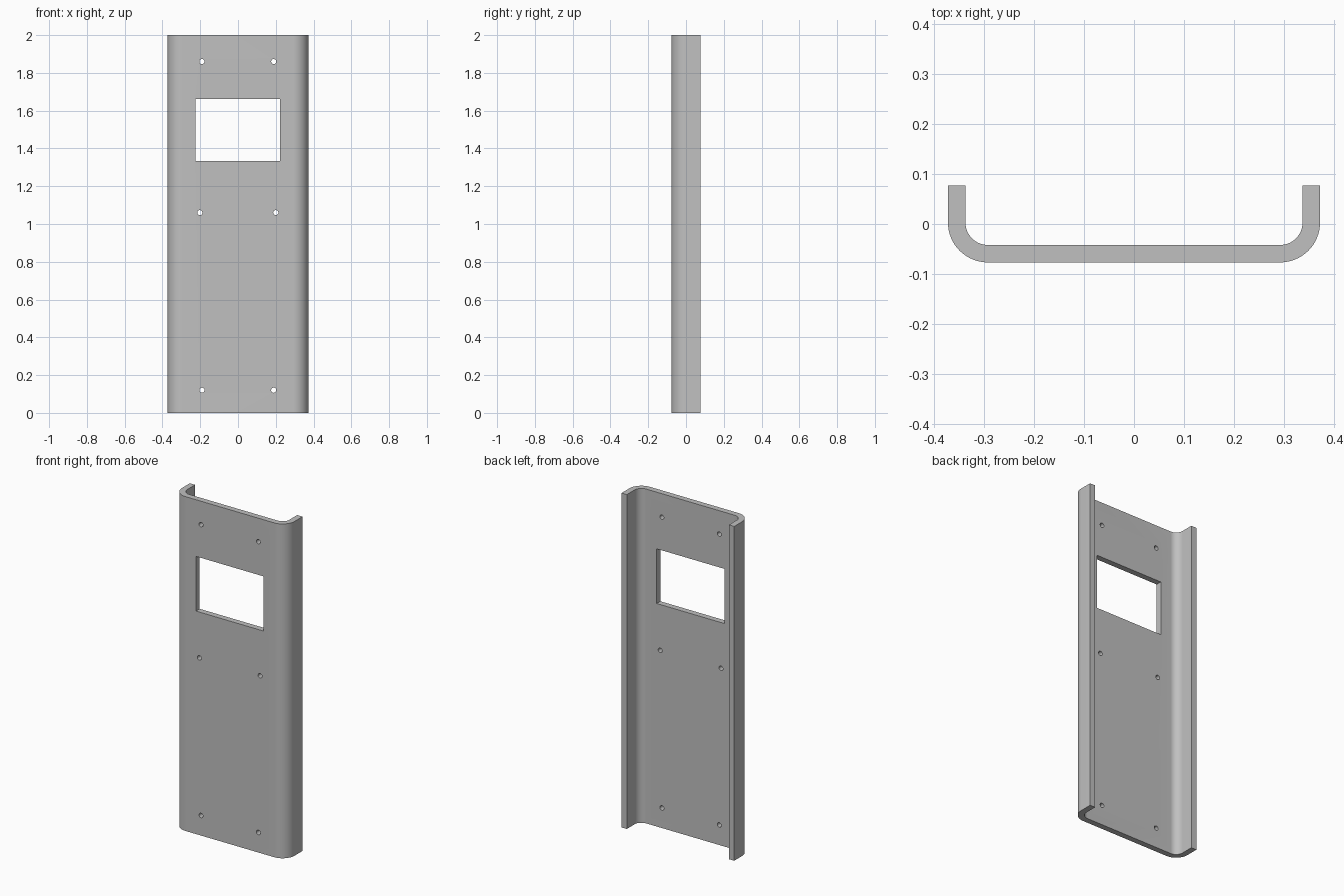
import bpy, bmesh
from math import cos, sin, pi
from mathutils import Matrix

if "Cube" in bpy.data.objects:
    bpy.data.objects.remove(bpy.data.objects["Cube"])

WIDTH, DEPTH, HEIGHT = 0.373, 0.077, 2.0   # half width, half depth, full height
WALL, BEND = 0.035, 0.08                   # sheet thickness, outer bend radius
STEPS = 16

steel = bpy.data.materials.new("grey_steel")
steel.use_nodes = True
colour = (0.53, 0.53, 0.53, 1)
steel.diffuse_color = colour
steel.node_tree.nodes["Principled BSDF"].inputs["Base Color"].default_value = colour


def make_object(name, bm):
    bmesh.ops.recalc_face_normals(bm, faces=bm.faces)
    mesh = bpy.data.meshes.new(name)
    bm.to_mesh(mesh)
    bm.free()
    mesh.materials.append(steel)
    obj = bpy.data.objects.new(name, mesh)
    bpy.context.collection.objects.link(obj)
    return obj


def channel_side(offset):
    """One skin of the bent sheet, from the left flange tip to the right."""
    r = BEND - offset
    cx, cy = WIDTH - BEND, BEND - DEPTH
    half = [(WIDTH - offset, DEPTH)]
    for i in range(STEPS + 1):
        a = pi / 2 * i / STEPS
        half.append((cx + r * cos(a), cy - r * sin(a)))
    return half + [(-x, y) for x, y in reversed(half)]


# Bent sheet: closed channel profile pulled straight up
bm = bmesh.new()
outline = channel_side(0) + channel_side(WALL)[::-1]
base = bm.faces.new([bm.verts.new((x, y, 0)) for x, y in outline])
pulled = bmesh.ops.extrude_face_region(bm, geom=[base])["geom"]
bmesh.ops.translate(bm, vec=(0, 0, HEIGHT),
                    verts=[g for g in pulled if isinstance(g, bmesh.types.BMVert)])
panel = make_object("channel_panel", bm)

# Cutters: rectangular window and three pairs of screw holes
bm = bmesh.new()
front = -DEPTH + WALL / 2
x0, x1, z0, z1 = -0.224, 0.223, 1.334, 1.661
bmesh.ops.create_cube(bm, size=1, matrix=Matrix.Translation(
    ((x0 + x1) / 2, front, (z0 + z1) / 2)) @ Matrix.Diagonal((x1 - x0, 0.07, z1 - z0, 1)))
for spread, z in ((0.19, 1.86), (0.201, 1.06), (0.19, 0.12)):
    for side in (-1, 1):
        bmesh.ops.create_cone(
            bm, cap_ends=True, segments=24, radius1=0.0135, radius2=0.0135, depth=0.07,
            matrix=Matrix.Translation((side * spread - 0.001, front, z))
            @ Matrix.Rotation(pi / 2, 4, "X"))
cutter = make_object("opening_cutter", bm)
cutter.hide_render = True

cut = panel.modifiers.new("openings", "BOOLEAN")
cut.operation = "DIFFERENCE"
cut.solver = "EXACT"
cut.object = cutter

# Apply the cut, drop the cutter, and smooth the bends
bpy.ops.object.select_all(action="DESELECT")
bpy.context.view_layer.objects.active = panel
panel.select_set(True)
bpy.ops.object.modifier_apply(modifier=cut.name)
bpy.data.objects.remove(cutter)
bpy.ops.object.shade_smooth_by_angle(angle=pi / 6)
